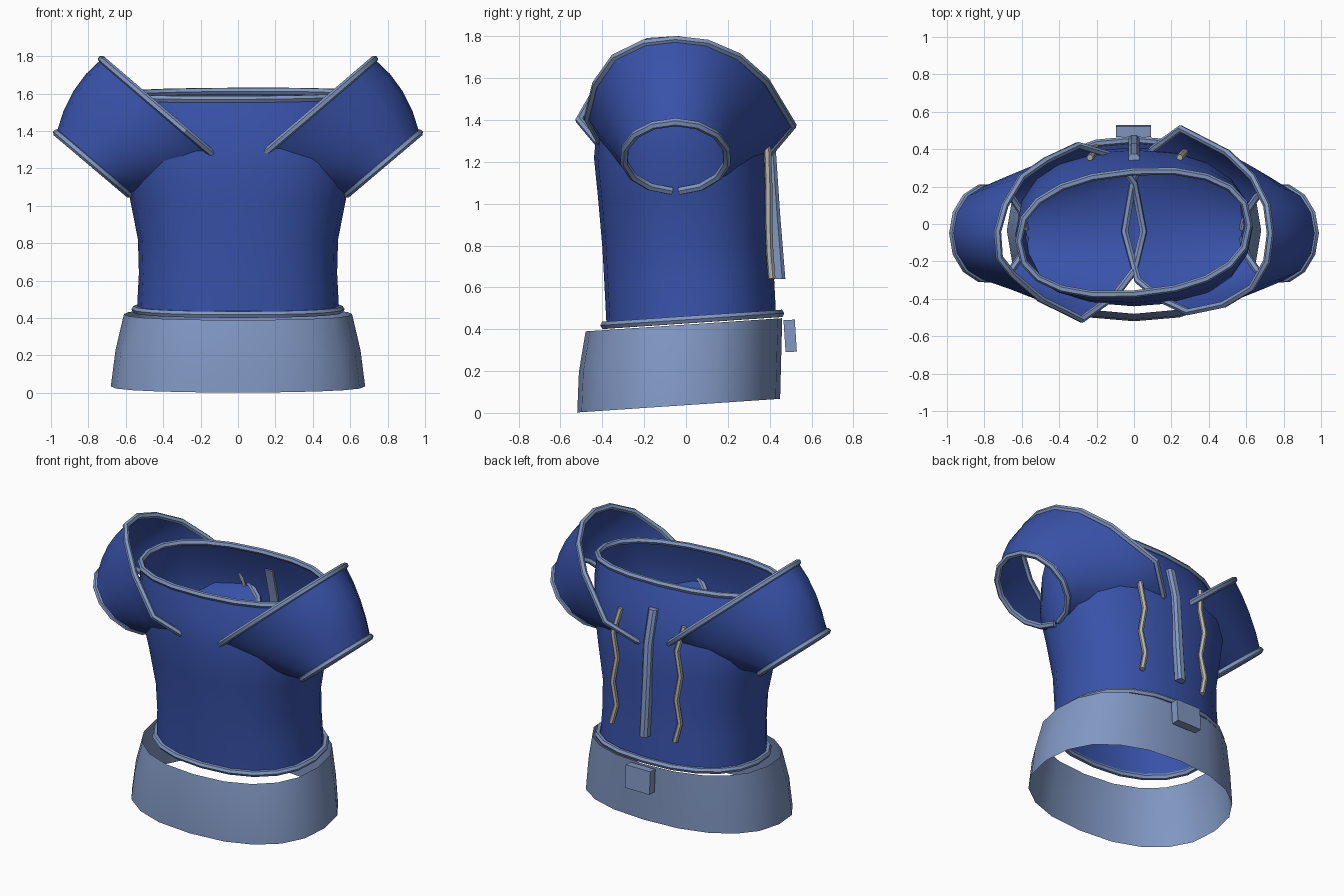
import bpy, bmesh
from math import sin, cos, pi, radians
from mathutils import Vector

if "Cube" in bpy.data.objects:
    bpy.data.objects.remove(bpy.data.objects["Cube"])


def material(name, rgb):
    m = bpy.data.materials.new(name)
    m.diffuse_color = (*rgb, 1)
    m.use_nodes = True
    m.node_tree.nodes["Principled BSDF"].inputs["Base Color"].default_value = m.diffuse_color
    return m


BLUE = material("blue_cloth", (0.04, 0.085, 0.4))
TRIM = material("pale_blue_trim", (0.22, 0.31, 0.54))
CORD = material("cream_cord", (0.45, 0.45, 0.40))


def finish(ob, mat, angle=40):
    ob.data.materials.clear()
    ob.data.materials.append(mat)
    bpy.ops.object.select_all(action='DESELECT')
    ob.select_set(True)
    bpy.context.view_layer.objects.active = ob
    if ob.type == 'CURVE':
        bpy.ops.object.convert(target='MESH')
    bpy.ops.object.shade_smooth_by_angle(angle=radians(angle))
    return bpy.context.object


def loft(name, rings, mat, caps=False, angle=40):
    """Skin a stack of closed rings that share one point count."""
    bm = bmesh.new()
    vs = [[bm.verts.new(p) for p in r] for r in rings]
    n = len(vs[0])
    for a, b in zip(vs, vs[1:]):
        for i in range(n):
            j = (i + 1) % n
            bm.faces.new((a[i], a[j], b[j], b[i]))
    if caps:
        bm.faces.new(vs[0])
        bm.faces.new(vs[-1])
    bmesh.ops.recalc_face_normals(bm, faces=bm.faces)
    me = bpy.data.meshes.new(name)
    bm.to_mesh(me)
    bm.free()
    ob = bpy.data.objects.new(name, me)
    bpy.context.collection.objects.link(ob)
    return finish(ob, mat, angle)


def tube(name, pts, r, mat, closed=True):
    cu = bpy.data.curves.new(name, 'CURVE')
    cu.dimensions = '3D'
    cu.bevel_depth = r
    cu.bevel_resolution = 1
    cu.use_fill_caps = not closed
    sp = cu.splines.new('POLY')
    sp.points.add(len(pts) - 1)
    for q, p in zip(sp.points, pts):
        q.co = (*p, 1)
    sp.use_cyclic_u = closed
    ob = bpy.data.objects.new(name, cu)
    bpy.context.collection.objects.link(ob)
    return finish(ob, mat)


def oval(z, hx, front, back, skew=0, p=2.3, n=20, tilt=0.067):
    """Rounded horizontal ring, tilted up towards the back."""
    out = []
    for i in range(n):
        a = 2 * pi * i / n
        c, s = cos(a), sin(a)
        x = hx * abs(c) ** (2 / p) * (1 if c > 0 else -1)
        y = (front + back) / 2 + (back - front) / 2 * abs(s) ** (2 / p) * (1 if s > 0 else -1)
        y += skew * x
        out.append(Vector((x, y, z + tilt * y)))
    return out


# torso shell
neck = oval(1.595, 0.615, -0.375, 0.28, 0.07)
loft("torso", [oval(0.445, 0.54, -0.38, 0.43), oval(0.64, 0.53, -0.39, 0.42),
               oval(0.82, 0.535, -0.40, 0.41), oval(1.05, 0.58, -0.42, 0.41),
               oval(1.25, 0.625, -0.44, 0.395), oval(1.44, 0.635, -0.42, 0.345, 0.03),
               neck], BLUE)
tube("neck_trim", neck, 0.02, TRIM)
tube("hem_trim", oval(0.445, 0.55, -0.39, 0.45), 0.02, TRIM)

# flared waistband
loft("waistband", [oval(0.037, 0.68, -0.52, 0.45), oval(0.23, 0.655, -0.512, 0.455),
                   oval(0.422, 0.61, -0.48, 0.46)], TRIM)

# sleeves: slanted shoulder ring lofted to the cuff ring
RIMS = {
    "right": (1, [(0.73, -0.05), (0.71, 0.10), (0.635, 0.25), (0.5, 0.38), (0.25, 0.51),
                  (0.1, 0.40), (0, 0.25), (-0.05, -0.04), (0.02, -0.3), (0.14, -0.4),
                  (0.29, -0.47), (0.48, -0.43), (0.63, -0.34), (0.71, -0.2)]),
    "left": (-1, [(0.73, -0.04), (0.69, 0.10), (0.6, 0.25), (0.47, 0.34), (0.3, 0.42),
                  (0.1, 0.36), (0, 0.22), (-0.05, -0.04), (0, -0.25), (0.1, -0.38),
                  (0.28, -0.51), (0.5, -0.4), (0.65, -0.27), (0.72, -0.18)]),
}


def cuff(a, side):
    return Vector((side * (0.775 + 0.195 * cos(a)), -0.05 + 0.25 * sin(a), 1.225 + 0.165 * cos(a)))


for label, (side, pts) in RIMS.items():
    rim = [Vector((side * x, y, 1.16 + 0.855 * x)) for x, y in pts]
    angles = [2 * pi * i / 14 for i in range(14)]
    rings = []
    for k in range(5):
        t = k / 4
        rings.append([p.lerp(cuff(a, side), t)
                      + 0.16 * t * (1 - t) * cos(a) * Vector((side * 0.76, 0, 0.65))
                      for p, a in zip(rim, angles)])
    loft(label + "_sleeve", rings, BLUE, angle=50)
    tube(label + "_shoulder_trim", rim, 0.02, TRIM)
    # cuff trim has a small gap underneath
    gap = [pi + 0.07 + (2 * pi - 0.14) * i / 14 for i in range(15)]
    tube(label + "_cuff_trim", [cuff(a, side) for a in gap], 0.02, TRIM, False)

# back fastening strip
strip = [(1.47, 0.35), (1.25, 0.405), (0.95, 0.425), (0.64, 0.45)]
loft("back_strip", [[(-0.03, y - 0.022, z), (0.03, y - 0.022, z), (0.03, y + 0.01, z),
                     (0.015, y + 0.025, z), (-0.015, y + 0.025, z), (-0.03, y + 0.01, z)]
                    for z, y in strip], TRIM, True, 30)

# zigzag cords either side of the strip
for label, x0 in (("right", 0.26), ("left", -0.22)):
    path = [(1.41, 0.355), (1.25, 0.39), (1.09, 0.395), (0.92, 0.395), (0.77, 0.40), (0.64, 0.41)]
    tube(label + "_back_cord", [(x0 + (0.016 if i % 2 else -0.016), y, z)
                                for i, (z, y) in enumerate(path)], 0.018, CORD, False)

# rear buckle block
loft("rear_buckle", [[(-0.095, y - 0.027, z), (0.09, y - 0.027, z),
                      (0.09, y + 0.027, z + 0.003), (-0.095, y + 0.027, z + 0.003)]
                     for z, y in ((0.29, 0.503), (0.443, 0.493))], TRIM, True, 30)
